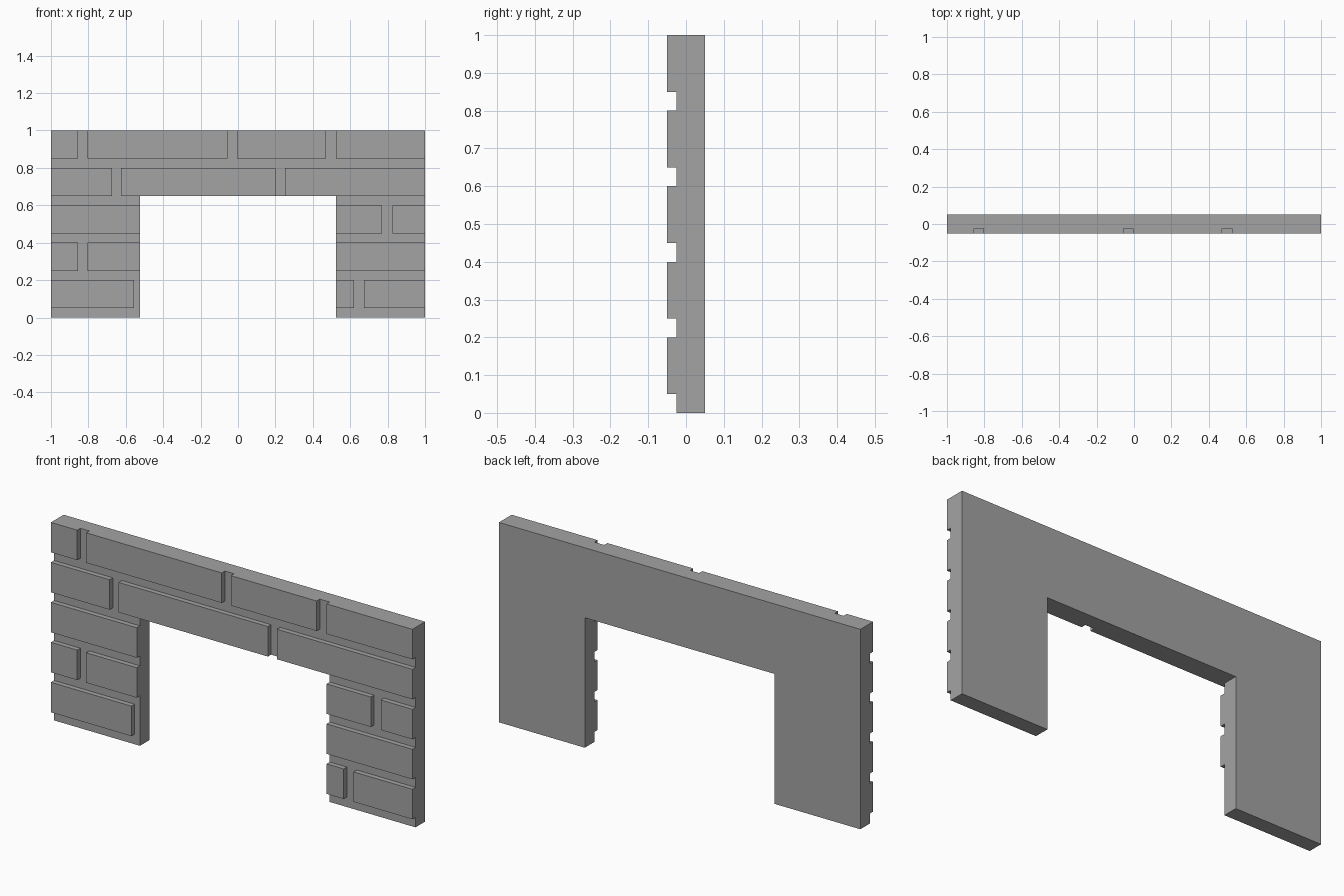
import bpy
import bmesh

cube = bpy.data.objects.get("Cube")
if cube:
    bpy.data.objects.remove(cube, do_unlink=True)

stone = bpy.data.materials.new("grey stone")
stone.use_nodes = True
GREY = (0.37, 0.37, 0.37, 1)
stone.diffuse_color = GREY
stone.node_tree.nodes["Principled BSDF"].inputs["Base Color"].default_value = GREY

FRONT, MORTAR, BACK = -0.05, -0.025, 0.05
JAMB, LINTEL = 0.525, 0.65
BRICK_H, COURSE = 0.15, 0.2


def extrude_outline(name, outline, y_front, y_back, keep_back=True):
    """Extrude an x-z outline from y_front to y_back."""
    bm = bmesh.new()
    face = bm.faces.new([bm.verts.new((x, y_front, z)) for x, z in outline])
    result = bmesh.ops.extrude_face_region(bm, geom=[face], use_keep_orig=True)
    moved = [v for v in result["geom"] if isinstance(v, bmesh.types.BMVert)]
    bmesh.ops.translate(bm, verts=moved, vec=(0, y_back - y_front, 0))
    bmesh.ops.recalc_face_normals(bm, faces=bm.faces[:])
    if not keep_back:
        hidden = [f for f in bm.faces if all(abs(v.co.y - y_back) < 1e-5 for v in f.verts)]
        bmesh.ops.delete(bm, geom=hidden, context="FACES_ONLY")
    mesh = bpy.data.meshes.new(name)
    bm.to_mesh(mesh)
    bm.free()
    mesh.materials.append(stone)
    obj = bpy.data.objects.new(name, mesh)
    bpy.context.scene.collection.objects.link(obj)
    return obj


# Wall slab with the doorway opening
extrude_outline("wall_slab", [
    (-1, 0), (-JAMB, 0), (-JAMB, LINTEL), (JAMB, LINTEL),
    (JAMB, 0), (1, 0), (1, 1), (-1, 1)], MORTAR, BACK)

# Raised bricks: x spans per course, bottom to top
courses = [
    [(-1, -0.555), (JAMB, 0.62), (0.675, 1)],
    [(-1, -0.855), (-0.805, -JAMB), (JAMB, 1)],
    [(-1, -JAMB), (JAMB, 0.77), (0.825, 1)],
    [(-1, -0.675), (-0.625, 0.2), (0.25, 1)],
    [(-1, -0.855), (-0.805, -0.055), (-0.005, 0.47), (JAMB, 1)],
]
for row, spans in enumerate(courses):
    low = 0.05 + row * COURSE
    high = low + BRICK_H
    for i, (a, b) in enumerate(spans):
        extrude_outline(f"brick_course_{row + 1}_{i + 1}",
                        [(a, low), (b, low), (b, high), (a, high)],
                        FRONT, MORTAR, keep_back=False)
